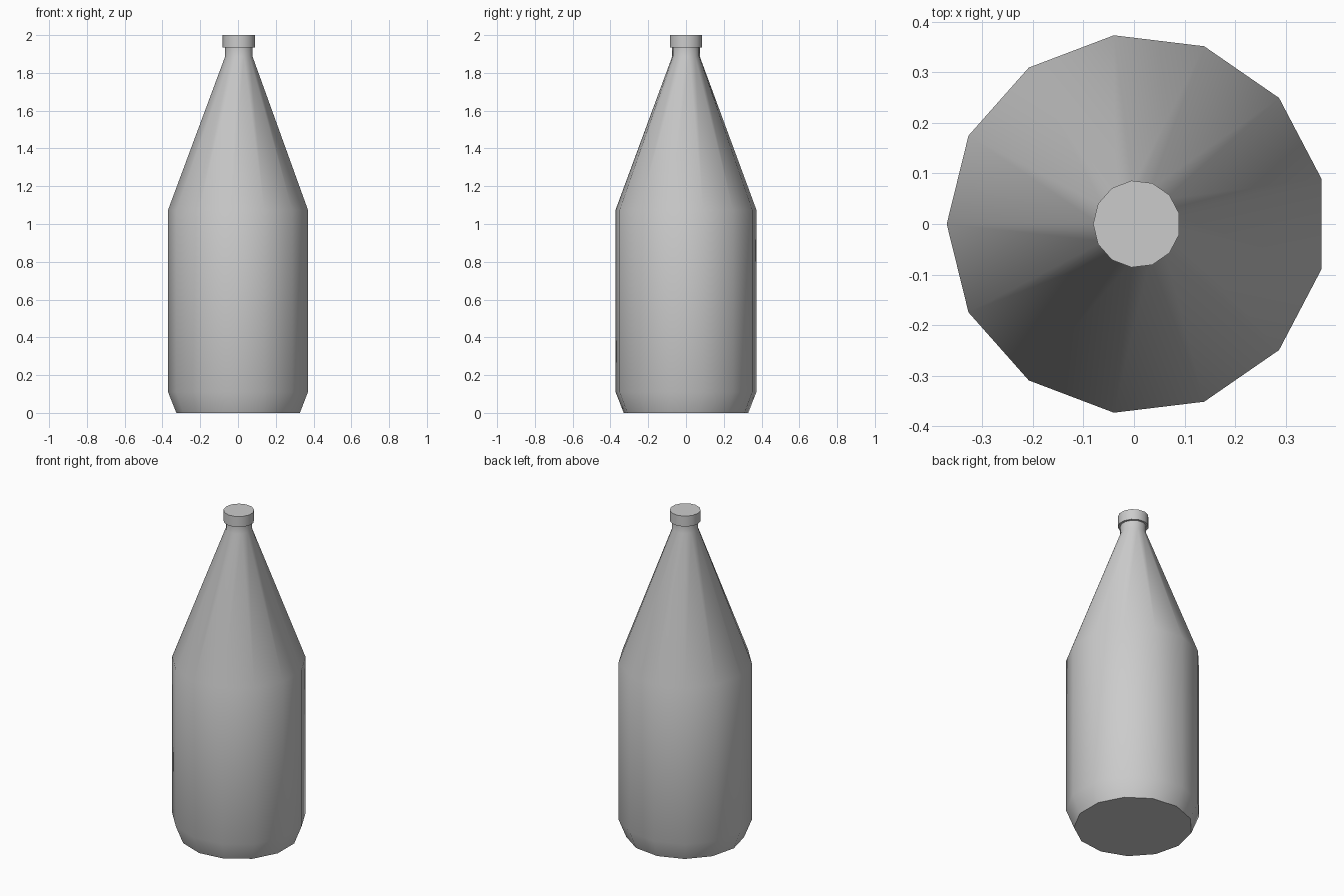
import bpy, bmesh, math

if "Cube" in bpy.data.objects:
    bpy.data.objects.remove(bpy.data.objects["Cube"])

SIDES = 13
CX = 0.0055  # odd-sided ring: offset so the bounds are centred


def lathe(name, profile):
    """Closed solid from a (radius, z) profile, one ring per point."""
    bm = bmesh.new()
    rings = []
    for r, z in profile:
        ring = []
        for i in range(SIDES):
            a = math.pi + 2 * math.pi * i / SIDES
            ring.append(bm.verts.new((CX + r * math.cos(a), r * math.sin(a), z)))
        rings.append(ring)
    for lo, hi in zip(rings, rings[1:]):
        for i in range(SIDES):
            j = (i + 1) % SIDES
            bm.faces.new((lo[i], lo[j], hi[j], hi[i]))
    bm.faces.new(rings[0][::-1])
    bm.faces.new(rings[-1])
    mesh = bpy.data.meshes.new(name)
    bm.to_mesh(mesh)
    bm.free()
    obj = bpy.data.objects.new(name, mesh)
    bpy.context.collection.objects.link(obj)
    bpy.ops.object.select_all(action='DESELECT')
    obj.select_set(True)
    bpy.context.view_layer.objects.active = obj
    bpy.ops.object.shade_smooth_by_angle(angle=math.radians(35))
    return obj


# Bottle with chamfered base, straight body, long shoulder, short neck and cap lip
lathe("bottle", [
    (0.332, 0.0), (0.3755, 0.11), (0.3755, 1.075),
    (0.0735, 1.887), (0.0735, 1.935),
    (0.0863, 1.935), (0.0863, 2.0),
])
